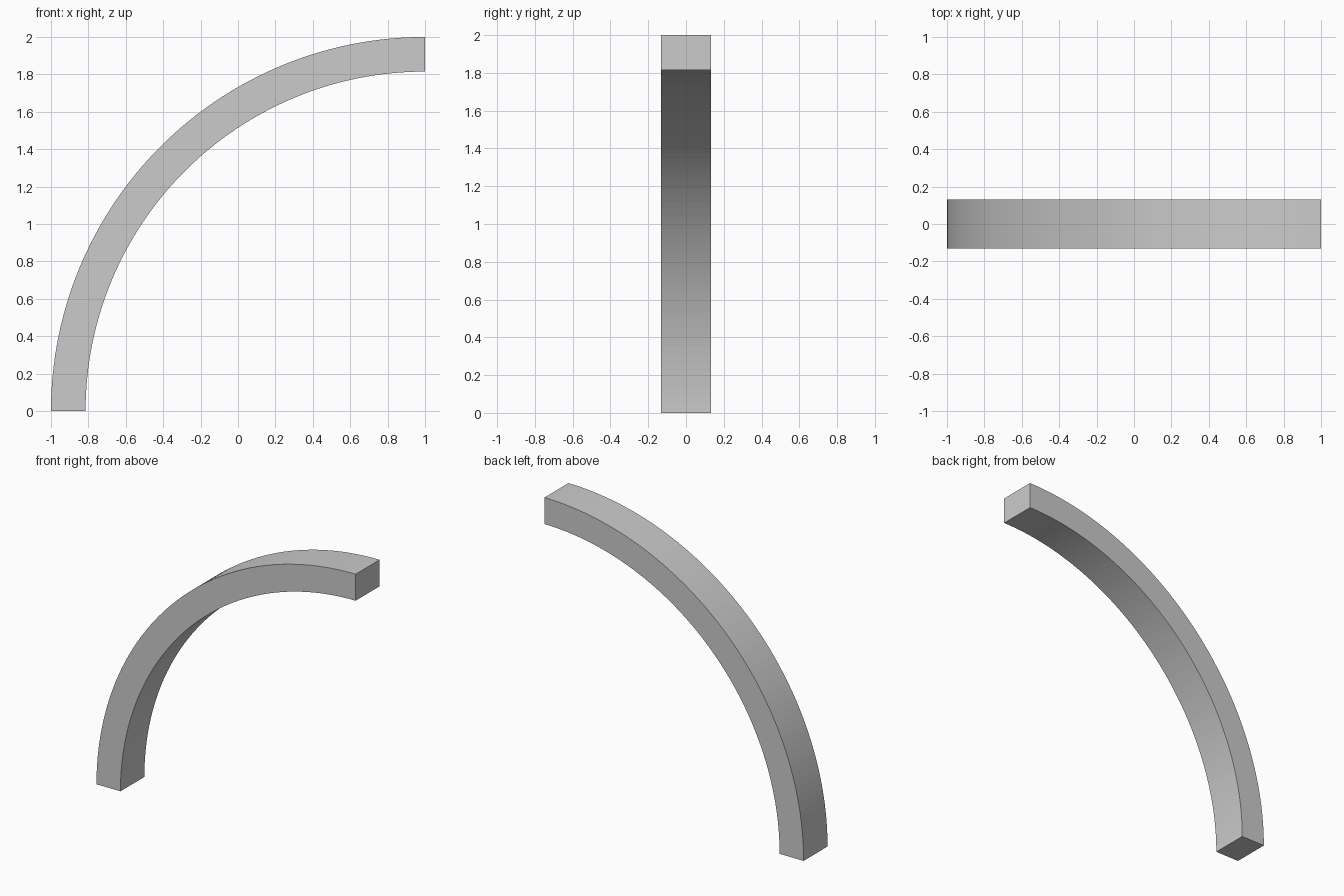
import bpy, bmesh
from math import sin, cos, pi

if "Cube" in bpy.data.objects:
    bpy.data.objects.remove(bpy.data.objects["Cube"])

OUTER, INNER, HALF_DEPTH, STEPS = 2.0, 1.815, 0.132, 64


def arc_point(radius, i):
    # Quarter circle centred on x = 1, z = 0
    a = pi / 2 * i / STEPS
    return 1 - radius * cos(a), radius * sin(a)


# Quarter arch: rectangular section swept through 90 degrees
bm = bmesh.new()
rings = []
for i in range(STEPS + 1):
    corners = [(OUTER, -HALF_DEPTH), (INNER, -HALF_DEPTH),
               (INNER, HALF_DEPTH), (OUTER, HALF_DEPTH)]
    ring = []
    for r, y in corners:
        x, z = arc_point(r, i)
        ring.append(bm.verts.new((x, y, z)))
    rings.append(ring)

for a, b in zip(rings, rings[1:]):
    for k in range(4):
        n = (k + 1) % 4
        bm.faces.new((a[k], a[n], b[n], b[k]))

# End caps
bm.faces.new(rings[0])
bm.faces.new(rings[-1])
bmesh.ops.recalc_face_normals(bm, faces=bm.faces)

mesh = bpy.data.meshes.new("quarter_arch")
bm.to_mesh(mesh)
bm.free()
arch = bpy.data.objects.new("quarter_arch", mesh)
bpy.context.collection.objects.link(arch)
